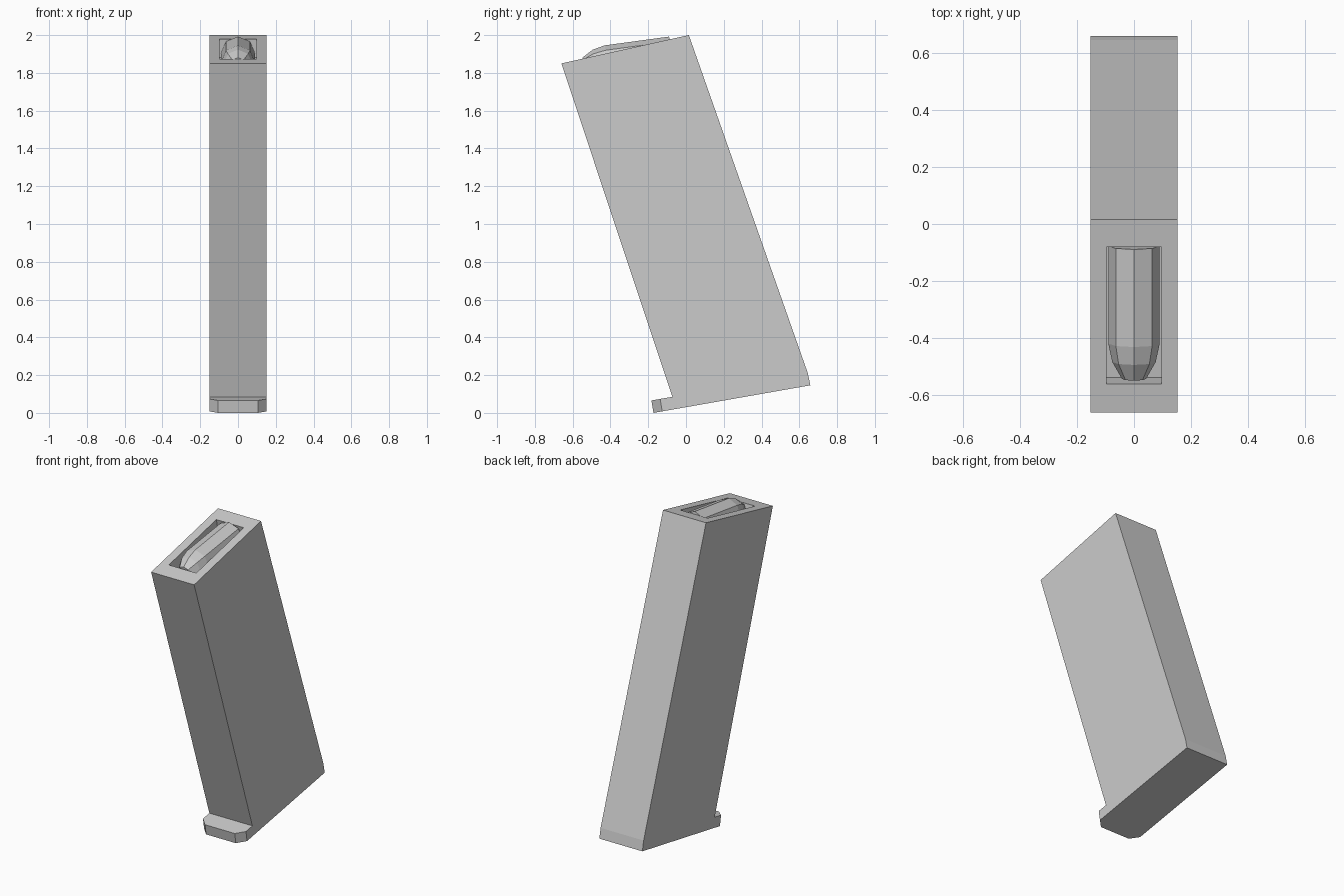
import bpy, bmesh, math
from mathutils import Vector

if "Cube" in bpy.data.objects:
    bpy.data.objects.remove(bpy.data.objects["Cube"])

HALF_W = 0.152


def finish(bm, name):
    bmesh.ops.recalc_face_normals(bm, faces=bm.faces)
    mesh = bpy.data.meshes.new(name)
    bm.to_mesh(mesh)
    bm.free()
    obj = bpy.data.objects.new(name, mesh)
    bpy.context.collection.objects.link(obj)
    return obj


# Slanted case: side profile (y, z) extruded across x
profile = [(-0.66, 1.85), (0.015, 2.0), (0.645, 0.21), (0.658, 0.146),
           (-0.172, 0.0), (-0.183, 0.066), (-0.072, 0.085)]
bm = bmesh.new()
face = bm.faces.new([bm.verts.new((-HALF_W, y, z)) for y, z in profile])
ext = bmesh.ops.extrude_face_region(bm, geom=[face])
moved = [g for g in ext["geom"] if isinstance(g, bmesh.types.BMVert)]
bmesh.ops.translate(bm, verts=moved, vec=(2 * HALF_W, 0, 0))
bmesh.ops.recalc_face_normals(bm, faces=bm.faces)

# Chamfered corners on the lip of the base
lip = [e for e in bm.edges
       if all(v.co.y < -0.15 and v.co.z < 0.1 for v in e.verts)
       and abs(e.verts[0].co.x - e.verts[1].co.x) < 0.01]
bmesh.ops.bevel(bm, geom=lip, offset=0.047, segments=1, affect='EDGES')

# Feed opening sunk into the sloping top
bm.normal_update()
top = max(bm.faces, key=lambda f: f.calc_center_median().z)
normal = top.normal.copy()
bmesh.ops.inset_individual(bm, faces=[top], thickness=0.05)
mid_y = top.calc_center_median().y
for v in top.verts:
    y = -0.08 if v.co.y > mid_y else -0.56
    v.co = (math.copysign(0.097, v.co.x), y, 1.85 + (y + 0.66) * 0.15 / 0.675)
floor = bmesh.ops.extrude_discrete_faces(bm, faces=[top])["faces"][0]
bmesh.ops.translate(bm, verts=list(floor.verts), vec=-normal * 0.1)
finish(bm, "magazine_case")

# Eight-sided round lying in the opening, nose to the front
start = Vector((0, -0.077, 1.903))
axis = Vector((0, -0.33, -0.045)).normalized()
side = Vector((1, 0, 0))
up = Vector((0, axis.z, -axis.y))
bm = bmesh.new()
rings = []
for dist, rad in [(0, 0.09), (0.345, 0.09), (0.41, 0.076), (0.47, 0.042)]:
    rings.append([bm.verts.new(start + axis * dist
                               + side * rad * math.sin(k * math.pi / 4)
                               + up * rad * math.cos(k * math.pi / 4))
                  for k in range(8)])
for a, b in zip(rings, rings[1:]):
    for k in range(8):
        n = (k + 1) % 8
        bm.faces.new((a[k], a[n], b[n], b[k]))
bm.faces.new(rings[0])
bm.faces.new(rings[-1])
finish(bm, "top_round")
